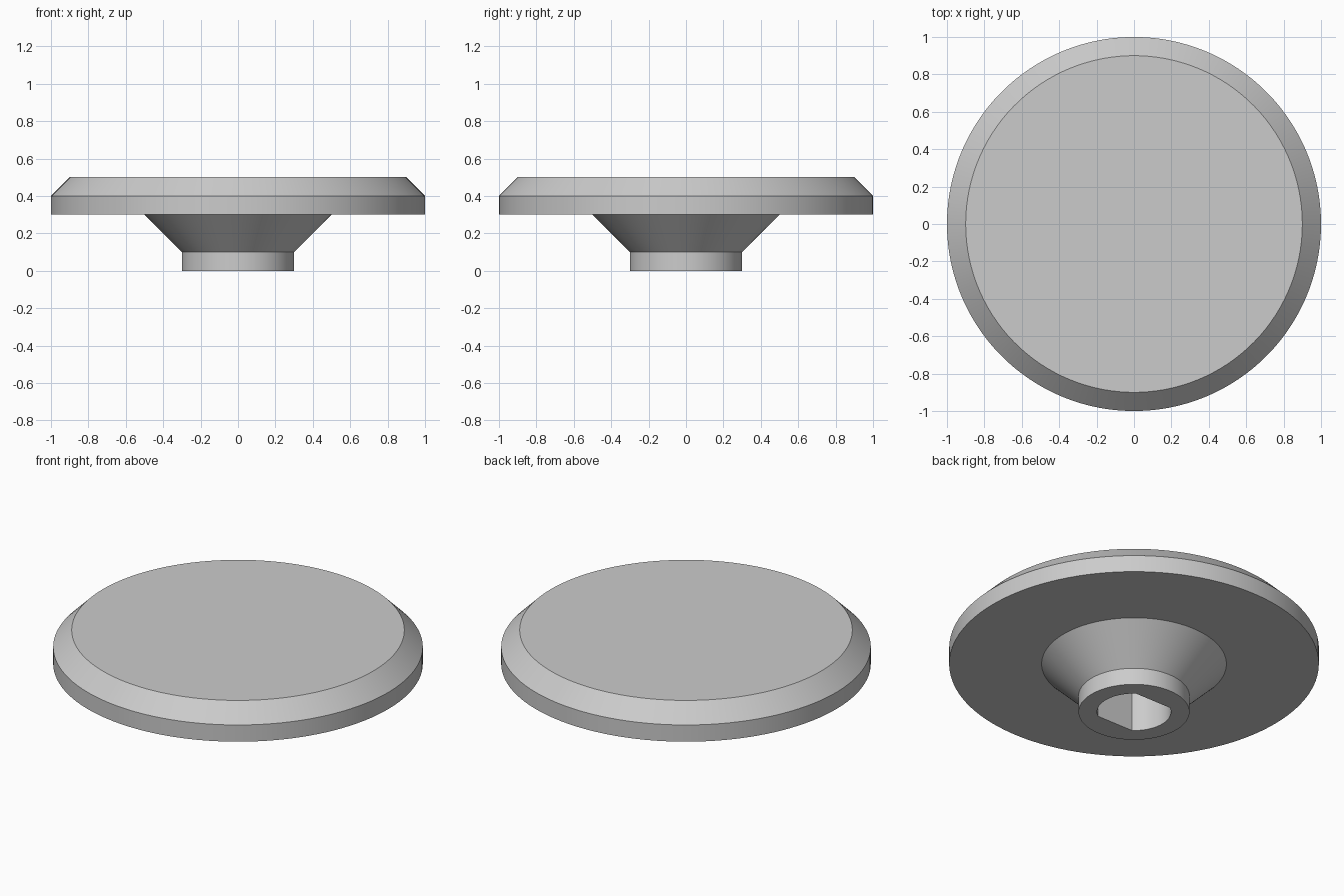
import bpy
import bmesh
import math

cube = bpy.data.objects.get("Cube")
if cube:
    bpy.data.objects.remove(cube, do_unlink=True)

SEGMENTS = 122       # places vertices on the corners of the shaft flats
SHAFT_RADIUS = 0.2
SHAFT_FLAT = 0.16    # distance of both flats from the axis
SHAFT_DEPTH = 0.3

grey = bpy.data.materials.new("light grey")
grey.use_nodes = True
grey.diffuse_color = (0.6, 0.6, 0.6, 1)
grey.node_tree.nodes["Principled BSDF"].inputs["Base Color"].default_value = grey.diffuse_color


def ring(bm, radius, z, flat=None):
    """Circle of vertices, optionally cut flat on its front and back."""
    limit = radius if flat is None else flat
    verts = []
    for i in range(SEGMENTS):
        a = math.tau * i / SEGMENTS
        y = max(-limit, min(limit, radius * math.sin(a)))
        verts.append(bm.verts.new((radius * math.cos(a), y, z)))
    return verts


bm = bmesh.new()

# Outer profile from the top face down: bevel, rim, cone, collar
profile = [(0.9, 0.5), (1.0, 0.4), (1.0, 0.3), (0.5, 0.3), (0.3, 0.1), (0.3, 0.0)]
rings = [ring(bm, r, z) for r, z in profile]

# Shaft socket with two flats, rising into the stem
rings += [ring(bm, SHAFT_RADIUS, z, SHAFT_FLAT) for z in (0.0, SHAFT_DEPTH)]

# Skin the rings, then close the top and the socket end
for upper, lower in zip(rings, rings[1:]):
    for i in range(SEGMENTS):
        j = (i + 1) % SEGMENTS
        bm.faces.new((upper[i], lower[i], lower[j], upper[j]))
bm.faces.new(rings[0])
bm.faces.new(rings[-1])
bmesh.ops.recalc_face_normals(bm, faces=bm.faces)

mesh = bpy.data.meshes.new("knob")
bm.to_mesh(mesh)
bm.free()
mesh.materials.append(grey)
knob = bpy.data.objects.new("knob", mesh)
bpy.context.collection.objects.link(knob)

# Smooth round walls with crisp profile edges
for obj in bpy.context.selected_objects:
    obj.select_set(False)
knob.select_set(True)
bpy.context.view_layer.objects.active = knob
bpy.ops.object.shade_smooth_by_angle(angle=math.radians(30))
